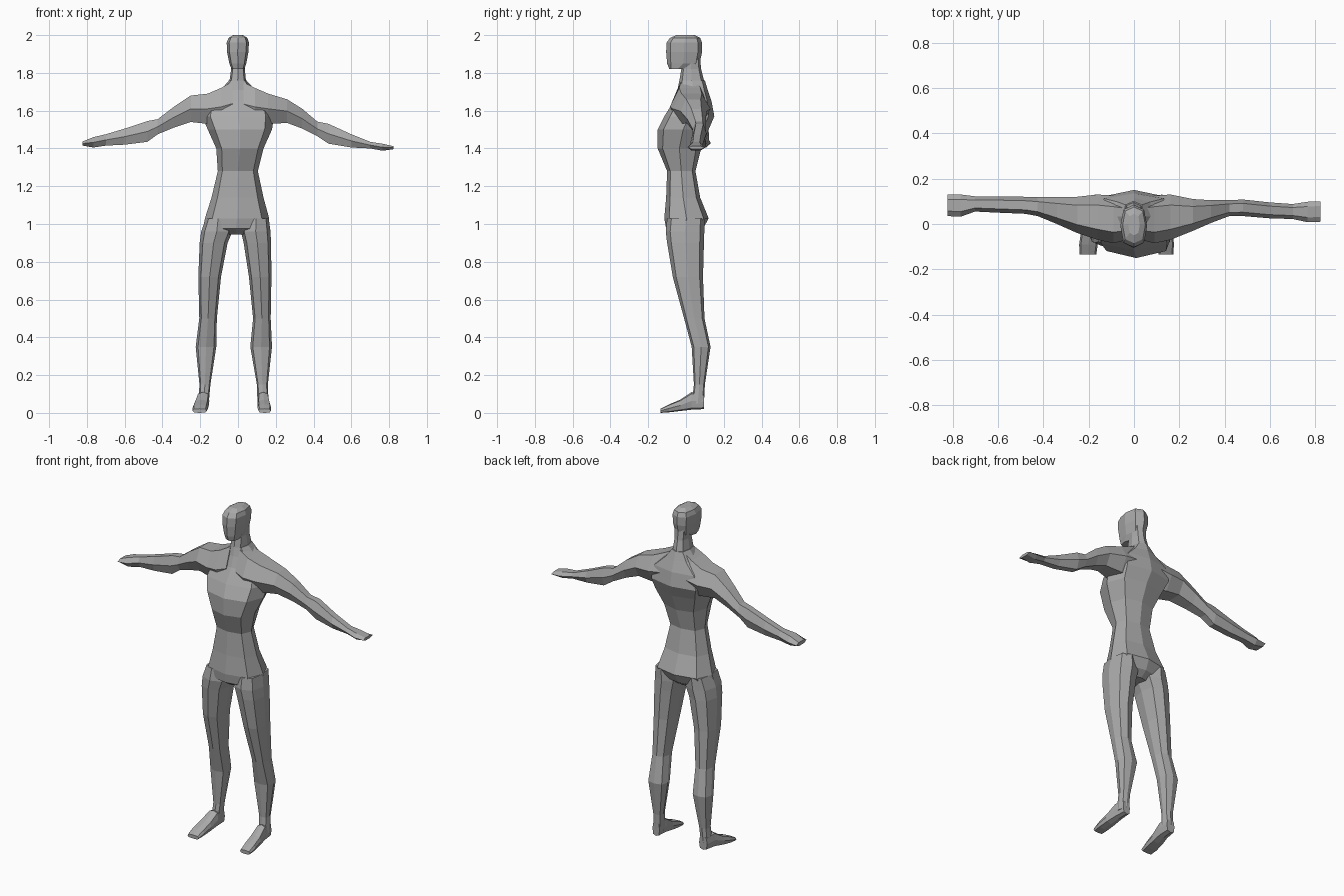
import bpy, bmesh, math

skin = bpy.data.materials.new("plain grey")
skin.diffuse_color = (0.4, 0.4, 0.4, 1)


def section(n, power):
    """Rounded-box outline with n points, scaled to reach -1..1 both ways."""
    pts = []
    for i in range(n):
        a = math.tau * i / n
        c, s = math.cos(a), math.sin(a)
        pts.append((math.copysign(abs(c) ** power, c) if abs(c) > 1e-6 else 0,
                    math.copysign(abs(s) ** power, s) if abs(s) > 1e-6 else 0))
    mu, mv = max(p[0] for p in pts), max(p[1] for p in pts)
    return [(u / mu, v / mv) for u, v in pts]


def loft(name, axis, rings, n=8, power=0.75):
    """Skin rings of (position, min u, max u, min v, max v) along an axis."""
    bm = bmesh.new()
    loops = []
    for p, u0, u1, v0, v1 in rings:
        loop = []
        for u, v in section(n, power):
            a = (u0 + u1) / 2 + u * (u1 - u0) / 2
            b = (v0 + v1) / 2 + v * (v1 - v0) / 2
            co = {"x": (p, a, b), "y": (a, p, b), "z": (a, b, p)}[axis]
            loop.append(bm.verts.new(co))
        loops.append(loop)
    for lo, hi in zip(loops, loops[1:]):
        for i in range(n):
            j = (i + 1) % n
            bm.faces.new((lo[i], lo[j], hi[j], hi[i]))
    bm.faces.new(loops[0][::-1])
    bm.faces.new(loops[-1])
    bmesh.ops.recalc_face_normals(bm, faces=bm.faces[:])
    mesh = bpy.data.meshes.new(name)
    bm.to_mesh(mesh)
    bm.free()
    mesh.materials.append(skin)
    obj = bpy.data.objects.new(name, mesh)
    bpy.context.collection.objects.link(obj)
    return obj


# Torso from crotch to the base of the neck
loft("torso", "z", [
    (0.945, -0.09, 0.07, -0.06, 0.05),
    (0.975, -0.185, 0.165, -0.105, 0.09),
    (1.03, -0.175, 0.165, -0.115, 0.12),
    (1.14, -0.14, 0.135, -0.105, 0.075),
    (1.28, -0.107, 0.105, -0.10, 0.05),
    (1.40, -0.115, 0.135, -0.15, 0.08),
    (1.50, -0.16, 0.18, -0.15, 0.12),
    (1.57, -0.19, 0.19, -0.115, 0.15),
    (1.65, -0.17, 0.17, -0.065, 0.135),
    (1.71, -0.09, 0.09, -0.045, 0.115),
    (1.76, -0.048, 0.045, -0.035, 0.10),
])

# Neck and head
loft("neck", "z", [
    (1.70, -0.07, 0.07, -0.045, 0.11),
    (1.76, -0.045, 0.042, -0.035, 0.095),
    (1.82, -0.036, 0.036, -0.025, 0.08),
    (1.88, -0.04, 0.04, -0.02, 0.075),
])
loft("head", "z", [
    (1.82, -0.034, 0.034, -0.088, 0.00),
    (1.85, -0.046, 0.044, -0.100, 0.072),
    (1.91, -0.058, 0.055, -0.105, 0.085),
    (1.96, -0.060, 0.058, -0.103, 0.085),
    (1.985, -0.05, 0.05, -0.085, 0.075),
    (2.00, -0.025, 0.025, -0.05, 0.045),
])

# Arms with shoulders, forearms and flat mitten hands
loft("left_arm", "x", [
    (-0.03, -0.07, 0.11, 1.52, 1.755),
    (-0.09, -0.085, 0.125, 1.52, 1.72),
    (-0.16, -0.07, 0.13, 1.53, 1.69),
    (-0.25, -0.04, 0.12, 1.54, 1.68),
    (-0.34, 0.00, 0.118, 1.51, 1.62),
    (-0.425, 0.035, 0.118, 1.475, 1.555),
    (-0.48, 0.045, 0.12, 1.435, 1.545),
    (-0.60, 0.05, 0.122, 1.42, 1.505),
    (-0.70, 0.055, 0.122, 1.415, 1.475),
    (-0.765, 0.032, 0.13, 1.405, 1.46),
    (-0.822, 0.035, 0.13, 1.415, 1.437),
], n=6, power=0.9)
loft("right_arm", "x", [
    (0.03, -0.07, 0.11, 1.52, 1.75),
    (0.09, -0.085, 0.125, 1.52, 1.72),
    (0.16, -0.07, 0.13, 1.53, 1.69),
    (0.26, -0.03, 0.11, 1.535, 1.66),
    (0.34, 0.005, 0.105, 1.505, 1.61),
    (0.42, 0.035, 0.105, 1.465, 1.542),
    (0.48, 0.035, 0.108, 1.425, 1.53),
    (0.60, 0.025, 0.095, 1.405, 1.475),
    (0.70, 0.022, 0.088, 1.40, 1.435),
    (0.765, 0.008, 0.098, 1.388, 1.425),
    (0.822, 0.01, 0.10, 1.396, 1.412),
], n=6, power=0.9)

# Legs from hip to ankle
loft("left_leg", "z", [
    (0.05, -0.21, -0.155, 0.03, 0.095),
    (0.15, -0.204, -0.146, 0.042, 0.10),
    (0.35, -0.224, -0.115, 0.03, 0.13),
    (0.50, -0.205, -0.112, -0.01, 0.098),
    (0.72, -0.21, -0.09, -0.07, 0.09),
    (0.90, -0.203, -0.055, -0.10, 0.095),
    (0.96, -0.195, -0.03, -0.107, 0.097),
    (1.03, -0.17, -0.04, -0.10, 0.10),
])
loft("right_leg", "z", [
    (0.05, 0.103, 0.162, 0.03, 0.095),
    (0.15, 0.10, 0.158, 0.042, 0.10),
    (0.35, 0.065, 0.18, 0.03, 0.13),
    (0.50, 0.08, 0.173, -0.01, 0.098),
    (0.72, 0.058, 0.177, -0.07, 0.09),
    (0.90, 0.03, 0.175, -0.10, 0.095),
    (0.96, 0.015, 0.172, -0.107, 0.097),
    (1.03, 0.03, 0.163, -0.10, 0.10),
])

# Feet, heel to toe
for name, heel, toe, wide in (("left_foot", -0.18, -0.203, 0.041),
                              ("right_foot", 0.132, 0.141, 0.036)):
    rings = []
    for y, t, w, z0, z1 in ((0.095, 0, 0.65, 0.02, 0.10),
                            (0.03, 0.2, 0.8, 0.017, 0.11),
                            (-0.03, 0.6, 0.95, 0.01, 0.07),
                            (-0.09, 0.9, 1.0, 0.003, 0.045),
                            (-0.135, 1, 0.9, 0.0, 0.022)):
        x = heel + (toe - heel) * t
        rings.append((y, x - wide * w, x + wide * w, z0, z1))
    loft(name, "y", rings, power=0.6)
